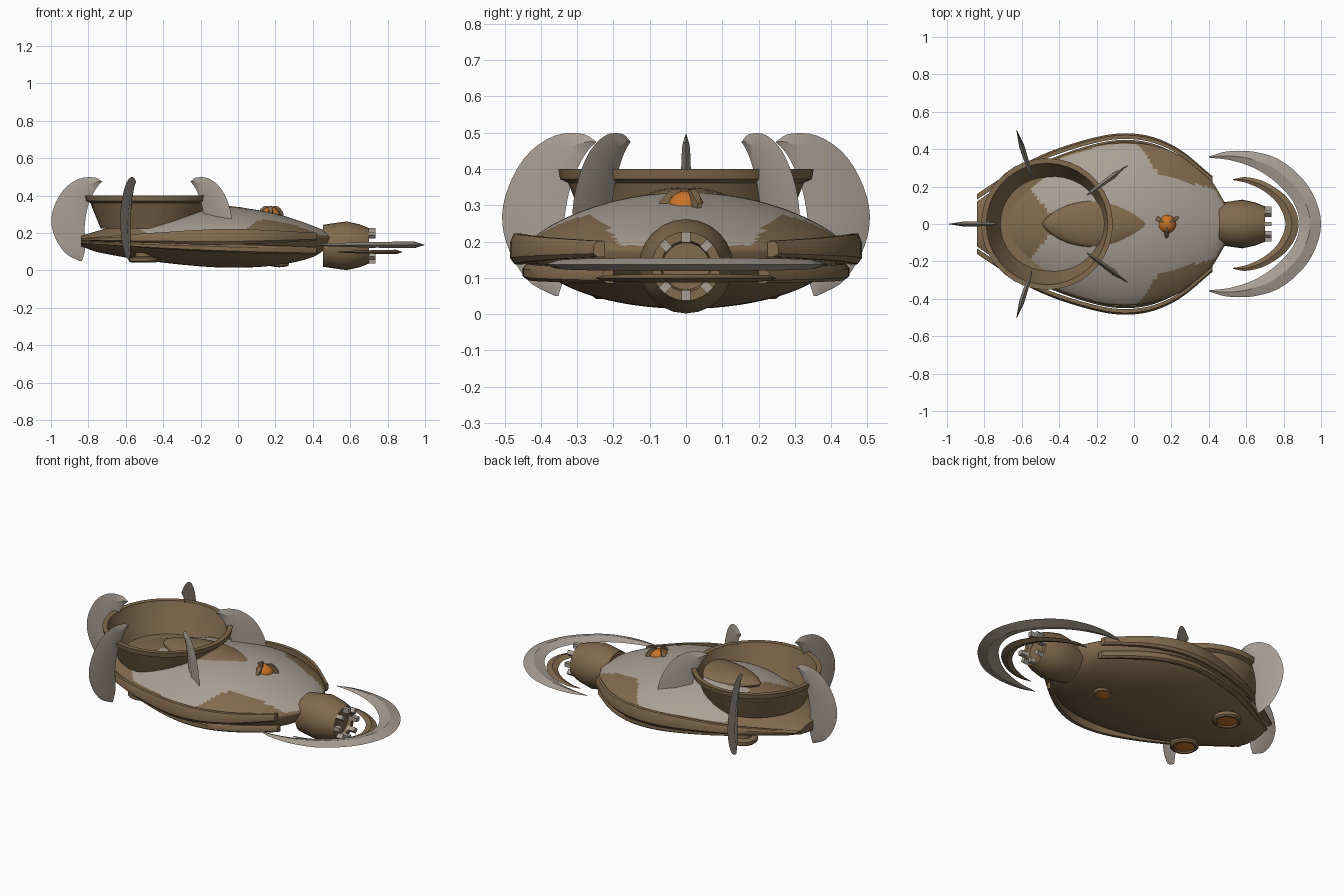
import bpy, bmesh, math
from mathutils import Matrix, Vector

if "Cube" in bpy.data.objects:
    bpy.data.objects.remove(bpy.data.objects["Cube"])


def material(name, rgb):
    m = bpy.data.materials.new(name)
    m.diffuse_color = (*rgb, 1)
    m.use_nodes = True
    m.node_tree.nodes["Principled BSDF"].inputs["Base Color"].default_value = m.diffuse_color
    return m


BROWN = material("brown", (0.22, 0.145, 0.075))
BEIGE = material("beige", (0.40, 0.35, 0.30))
ORANGE = material("orange", (0.58, 0.17, 0.02))


def finish(name, bm, mats, angle=35):
    bmesh.ops.remove_doubles(bm, verts=bm.verts, dist=0.0002)
    bmesh.ops.recalc_face_normals(bm, faces=bm.faces)
    me = bpy.data.meshes.new(name)
    bm.to_mesh(me)
    bm.free()
    ob = bpy.data.objects.new(name, me)
    bpy.context.collection.objects.link(ob)
    for m in mats:
        me.materials.append(m)
    bpy.ops.object.select_all(action='DESELECT')
    ob.select_set(True)
    bpy.context.view_layer.objects.active = ob
    bpy.ops.object.shade_smooth_by_angle(angle=math.radians(angle))
    return ob


def interp(table, x):
    """Smooth curve through (x, value) pairs."""
    n = len(table)
    i = max(0, min(n - 2, sum(p[0] <= x for p in table) - 1))

    def slope(k):
        a, b = table[max(k - 1, 0)], table[min(k + 1, n - 1)]
        return (b[1] - a[1]) / (b[0] - a[0])
    (x0, y0), (x1, y1) = table[i], table[i + 1]
    h = x1 - x0
    t = (x - x0) / h
    return ((2*t**3 - 3*t*t + 1) * y0 + (t**3 - 2*t*t + t) * h * slope(i)
            + (3*t*t - 2*t**3) * y1 + (t**3 - t*t) * h * slope(i + 1))


def along(points, t):
    s = t * (len(points) - 1)
    return [interp([(k, p[c]) for k, p in enumerate(points)], s) for c in (0, 1)]


def loft(bm, rings, closed=True, caps=True):
    rows = [[bm.verts.new(p) for p in r] for r in rings]
    n = len(rows[0])
    for a, b in zip(rows, rows[1:]):
        for j in range(n if closed else n - 1):
            k = (j + 1) % n
            bm.faces.new((a[j], a[k], b[k], b[j]))
    if caps:
        bm.faces.new(rows[0])
        bm.faces.new(rows[-1])


def lathe(name, profile, mat, matrix, sides=32, angle=35):
    """Revolve (radius, height) pairs around local z."""
    bm = bmesh.new()
    rings = [[matrix @ Vector((max(r, 1e-5) * math.cos(2 * math.pi * j / sides),
                               max(r, 1e-5) * math.sin(2 * math.pi * j / sides), z))
              for j in range(sides)] for r, z in profile]
    loft(bm, rings, caps=False)
    return finish(name, bm, [mat], angle)


def crescent(name, outer, inner, half, mat, matrix, n=28):
    """Ridged blade between two edge curves, lying in the local xy plane."""
    bm = bmesh.new()
    rings = []
    for i in range(n + 1):
        t = i / n
        o, q = along(outer, t), along(inner, t)
        h = max(half * math.sin(math.pi * t) ** 0.6, 0.0005) if 0 < t < 1 else 0.0005
        m = [(o[c] + q[c]) / 2 for c in (0, 1)]
        rings.append([matrix @ Vector(p) for p in
                      ((*o, 0), (*m, h), (*q, 0), (*m, -h))])
    loft(bm, rings)
    return finish(name, bm, [mat], 25)


# Hull: lens-shaped body with pale upper plating
WIDTH = [(-.84, .12), (-.75, .18), (-.6, .26), (-.4, .36), (-.2, .42), (-.05, .435),
         (.1, .42), (.25, .365), (.4, .25), (.5, .09)]
TOP = [(-.84, .185), (-.6, .255), (-.4, .305), (-.2, .33), (0, .335), (.15, .315),
       (.3, .275), (.5, .2)]
SEAM = [(-.84, .168), (-.4, .185), (0, .195), (.5, .175)]
BOTTOM = [(-.84, .13), (-.75, .098), (-.5, .055), (-.2, .022), (0, .015), (.2, .028),
          (.4, .072), (.5, .14)]


def hull_ring(x, n=36):
    w, zs = interp(WIDTH, x), interp(SEAM, x)
    ring = []
    for j in range(2 * n):
        a = math.pi * j / n
        f = max(0, 1 - math.cos(a) ** 2)
        if j <= n:
            z = zs + (interp(TOP, x) - zs) * f ** 0.8
        else:
            z = zs + (interp(BOTTOM, x) - zs) * f ** 0.5
        ring.append((x, w * math.cos(a), z))
    return ring


bm = bmesh.new()
loft(bm, [hull_ring(-.84 + 1.34 * i / 100) for i in range(101)])
bm.normal_update()
for f in bm.faces:
    c = f.calc_center_median()
    y = abs(c.y)
    plated = x_ok = c.x > -.56 + .75 * abs(y - .2)
    plated = x_ok and (c.x < .13 - .7 * (y - .27) or y < .27 - .29 * (c.x - .13))
    above = c.z > interp(SEAM, c.x) + .012
    f.material_index = int(plated and above and c.x < .49)
finish("hull", bm, [BROWN, BEIGE])

# Spine: raised leaf running from the deck into the bowl
bm = bmesh.new()
bmesh.ops.create_uvsphere(bm, u_segments=32, v_segments=16, radius=1)
for v in bm.verts:
    x = v.co.x
    v.co = (-.19 + .3 * x, v.co.y * .13 * math.sqrt(max(0, 1 - x * x)) ** .4,
            .305 + .045 * v.co.z)
finish("spine", bm, [BROWN])

# Bowl: open flared ring with floor
BOWL_X = -.465
lathe("bowl", [(0, .235), (.25, .235), (.31, .355), (.325, .40), (.352, .40), (.347, .372),
               (.325, .362), (.27, .225), (0, .215)], BROWN,
      Matrix.Translation((BOWL_X, 0, 0)), 36)

# Five curved fins around the bowl
FIN_OUT = [(.26, .475), (.30, .497), (.38, .492), (.46, .44), (.515, .35), (.533, .26),
           (.51, .17), (.455, .09), (.38, .05)]
FIN_IN = [(.26, .475), (.285, .45), (.31, .41), (.335, .35), (.35, .28), (.355, .22),
          (.352, .16), (.355, .10), (.37, .05)]
for k in range(5):
    turn = (Matrix.Translation((BOWL_X, 0, 0)) @ Matrix.Rotation(math.radians(36 + 72 * k), 4, 'Z')
            @ Matrix.Rotation(math.pi / 2, 4, 'X'))
    crescent(f"fin_{k + 1}", FIN_OUT, FIN_IN, .014, BEIGE, turn)


# Tail crescents, one pale and one brown
def mirrored(pts):
    return pts + [(x, -y) for x, y in reversed(pts[:-1])]


crescent("outer_tail_crescent",
         mirrored([(.40, .36), (.5, .388), (.65, .385), (.8, .33), (.94, .19), (1, 0)]),
         mirrored([(.40, .355), (.52, .34), (.64, .30), (.75, .23), (.85, .12), (.885, 0)]),
         .018, BEIGE, Matrix.Translation((0, 0, .137)), 48)
crescent("inner_tail_crescent",
         mirrored([(.53, .24), (.6, .25), (.7, .225), (.8, .16), (.86, .08), (.88, 0)]),
         mirrored([(.53, .235), (.6, .22), (.68, .185), (.75, .13), (.79, .07), (.81, 0)]),
         .012, BROWN, Matrix.Translation((0, 0, .099)), 40)

# Side rails wrapping the hull: (x, outer y), (x, centre z), (x, half height)
RAILS = {
    "upper_rail": ([(-.84, .16), (-.6, .315), (-.43, .395), (-.2, .465), (-.05, .485),
                    (.1, .465), (.25, .395), (.42, .255)],
                   [(-.84, .167), (-.05, .18), (.42, .18)],
                   [(-.84, .006), (-.4, .03), (-.05, .042), (.42, .022)]),
    "lower_rail": ([(-.84, .12), (-.6, .27), (-.43, .355), (-.2, .43), (-.05, .45),
                    (.1, .43), (.25, .36), (.42, .23)],
                   [(-.84, .15), (-.4, .13), (-.05, .118), (.42, .105)],
                   [(-.84, .006), (-.05, .022), (.42, .02)]),
}
for name, (ys, zs, hs) in RAILS.items():
    for side, s in (("left", 1), ("right", -1)):
        bm = bmesh.new()
        rings = []
        for i in range(41):
            x = -.84 + 1.26 * i / 40
            y, z, h = interp(ys, x), interp(zs, x), interp(hs, x)
            rings.append([(x, s * a, b) for a, b in
                          ((y - .03, z + h), (y - .01, z + h), (y, z + h * .4),
                           (y, z - h * .6), (y - .012, z - h), (y - .03, z - h))])
        loft(bm, rings)
        finish(f"{name}_{side}", bm, [BROWN])

# Engine with eight exhaust pins
ENGINE = Matrix.Translation((0, 0, .132)) @ Matrix.Rotation(math.pi / 2, 4, 'Y')
lathe("engine", [(0, .455), (.112, .455), (.122, .52), (.13, .58), (.115, .65), (.095, .70),
                 (.07, .70), (.065, .68), (0, .68)], BROWN, ENGINE, 24)
bm = bmesh.new()
for k in range(8):
    bmesh.ops.create_cube(bm, size=1, matrix=Matrix.Rotation(k * math.pi / 4, 4, 'X')
                          @ Matrix.Translation((.708, 0, .08)) @ Matrix.Diagonal((.056, .024, .028, 1)))
bmesh.ops.translate(bm, verts=bm.verts, vec=(0, 0, .132))
finish("exhaust_pins", bm, [BEIGE])

# Orange deck dome held by three claws
DOME = Matrix.Translation((.175, 0, .295))
lathe("deck_dome", [(.05 * math.cos(a * math.pi / 16), .045 * math.sin(a * math.pi / 16))
                    for a in range(9)], ORANGE, DOME, 24)
bm = bmesh.new()
for k in range(3):
    m = DOME @ Matrix.Rotation(math.radians(30 + 120 * k), 4, 'Z')
    loft(bm, [[m @ Vector((r, s * w, z)) for s, z in ((-1, z0), (1, z0), (1, z1), (-1, z1))]
              for r, w, z0, z1 in ((.015, .003, .042, .05), (.04, .009, .027, .048),
                                   (.055, .012, .0, .035), (.075, .006, -.01, .012))])
finish("dome_claws", bm, [BROWN])

# Round landing pads with glowing undersides, plus a belly lamp
for side, s in (("left", 1), ("right", -1)):
    at = Matrix.Translation((-.505, s * .18, 0))
    lathe(f"pad_{side}", [(0, .14), (.04, .14), (.045, .075), (.078, .068), (.078, .05),
                          (.068, .042), (.058, .042), (.055, .052), (0, .052)], BROWN, at)
    lathe(f"pad_light_{side}", [(0, .043), (.03, .045), (.056, .05)], ORANGE, at)
belly = Matrix.Translation((.22, 0, 0))
lathe("belly_lamp_ring", [(0, .05), (.055, .05), (.05, .025), (.04, .022), (0, .03)], BROWN, belly)
lathe("belly_lamp", [(0, .017), (.025, .019), (.04, .024)], ORANGE, belly)
